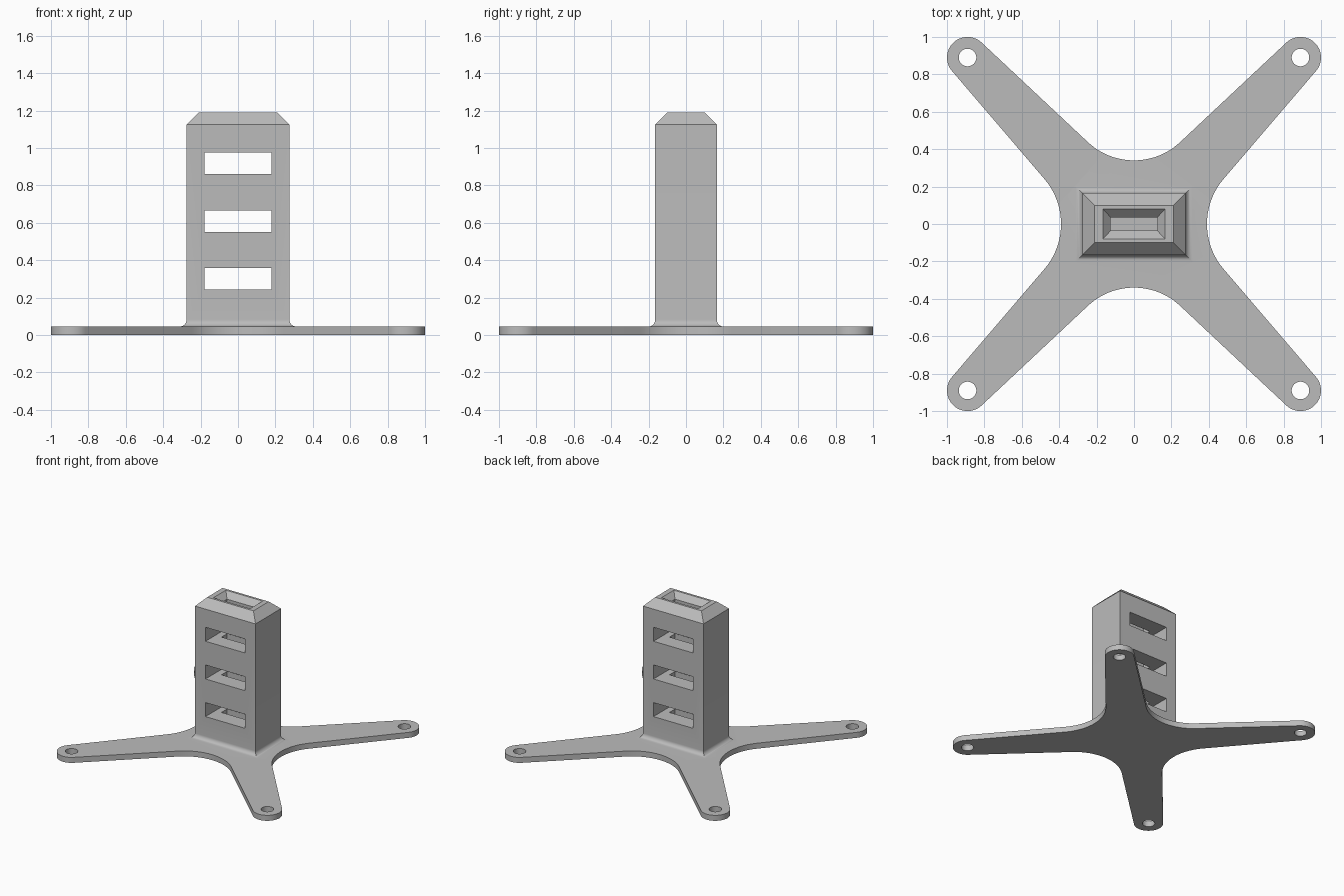
import bpy, bmesh, math

if "Cube" in bpy.data.objects:
    bpy.data.objects.remove(bpy.data.objects["Cube"])

grey = bpy.data.materials.new("plain grey")
grey.diffuse_color = (0.5, 0.5, 0.5, 1)
grey.use_nodes = True
grey.node_tree.nodes["Principled BSDF"].inputs["Base Color"].default_value = grey.diffuse_color


def make(name, bm):
    bmesh.ops.recalc_face_normals(bm, faces=bm.faces)
    me = bpy.data.meshes.new(name)
    bm.to_mesh(me)
    bm.free()
    ob = bpy.data.objects.new(name, me)
    bpy.context.collection.objects.link(ob)
    me.materials.append(grey)
    return ob


def loft(name, rings):
    """Stack of polygon rings (lists of 3D points), capped at both ends."""
    bm = bmesh.new()
    loops = [[bm.verts.new(p) for p in r] for r in rings]
    for a, b in zip(loops, loops[1:]):
        for i in range(len(a)):
            j = (i + 1) % len(a)
            bm.faces.new((a[i], a[j], b[j], b[i]))
    bm.faces.new(loops[0][::-1])
    bm.faces.new(loops[-1])
    return make(name, bm)


def rect(x, y, z):
    return [(x, y, z), (-x, y, z), (-x, -y, z), (x, -y, z)]


def arc(cx, cy, r, a0, a1, n):
    return [(cx + r * math.cos(math.radians(a0 + (a1 - a0) * i / n)),
             cy + r * math.sin(math.radians(a0 + (a1 - a0) * i / n)))
            for i in range(n + 1)]


def combine(ob, other, op):
    mod = ob.modifiers.new("bool", 'BOOLEAN')
    mod.operation, mod.object, mod.solver = op, other, 'EXACT'
    bpy.context.view_layer.objects.active = ob
    bpy.ops.object.modifier_apply(modifier=mod.name)
    bpy.data.objects.remove(other)


# four-armed base plate: waist curve, round arm end, waist curve, mirrored
T, TIP, END_R = 0.045, 0.89, 0.11
side = arc(0.39 + 0.37, 0, 0.37, 180, 139.5, 10)
tip = arc(TIP, TIP, END_R, -40.5, 134, 24)
back = arc(0, 0.34 + 0.36, 0.36, -46, -90, 10)
quarter = side + tip + back
half = quarter + [(-x, y) for x, y in quarter[-2::-1]]
outline = half + [(x, -y) for x, y in half[-2:0:-1]]
stand = loft("bracket_stand", [[(x, y, z) for x, y in outline] for z in (0, T)])

# hollow tower with a concave fillet at its foot and a chamfered top
W, D, H, C, F = 0.275, 0.165, 1.19, 0.065, 0.037
rings = [rect(W + F, D + F, 0.02)]
for i in range(9):
    a = math.radians(90 * i / 8)
    o = F * (1 - math.sin(a))
    rings.append(rect(W + o, D + o, T + F * (1 - math.cos(a))))
rings += [rect(W, D, H - C), rect(W - C, D - C, H)]
combine(stand, loft("tower", rings), 'UNION')

# tapered mouth and vertical channel
channel = loft("channel", [rect(0.125, 0.036, T + 0.002), rect(0.125, 0.036, H - 0.045),
                           rect(0.167, 0.081, H), rect(0.167, 0.081, H + 0.05)])
combine(stand, channel, 'DIFFERENCE')

# three slots through the front and back
for z in (0.242, 0.551, 0.861):
    combine(stand, loft("slot", [rect(0.18, 0.4, z), rect(0.18, 0.4, z + 0.115)]), 'DIFFERENCE')

# screw holes at the arm ends
for sx in (-1, 1):
    for sy in (-1, 1):
        ring = arc(sx * TIP, sy * TIP, 0.047, 0, 360, 32)[:-1]
        hole = loft("screw_hole", [[(x, y, z) for x, y in ring] for z in (-0.1, 0.2)])
        combine(stand, hole, 'DIFFERENCE')

bpy.ops.object.select_all(action='DESELECT')
stand.select_set(True)
bpy.context.view_layer.objects.active = stand
bpy.ops.object.shade_smooth_by_angle(angle=math.radians(30))
